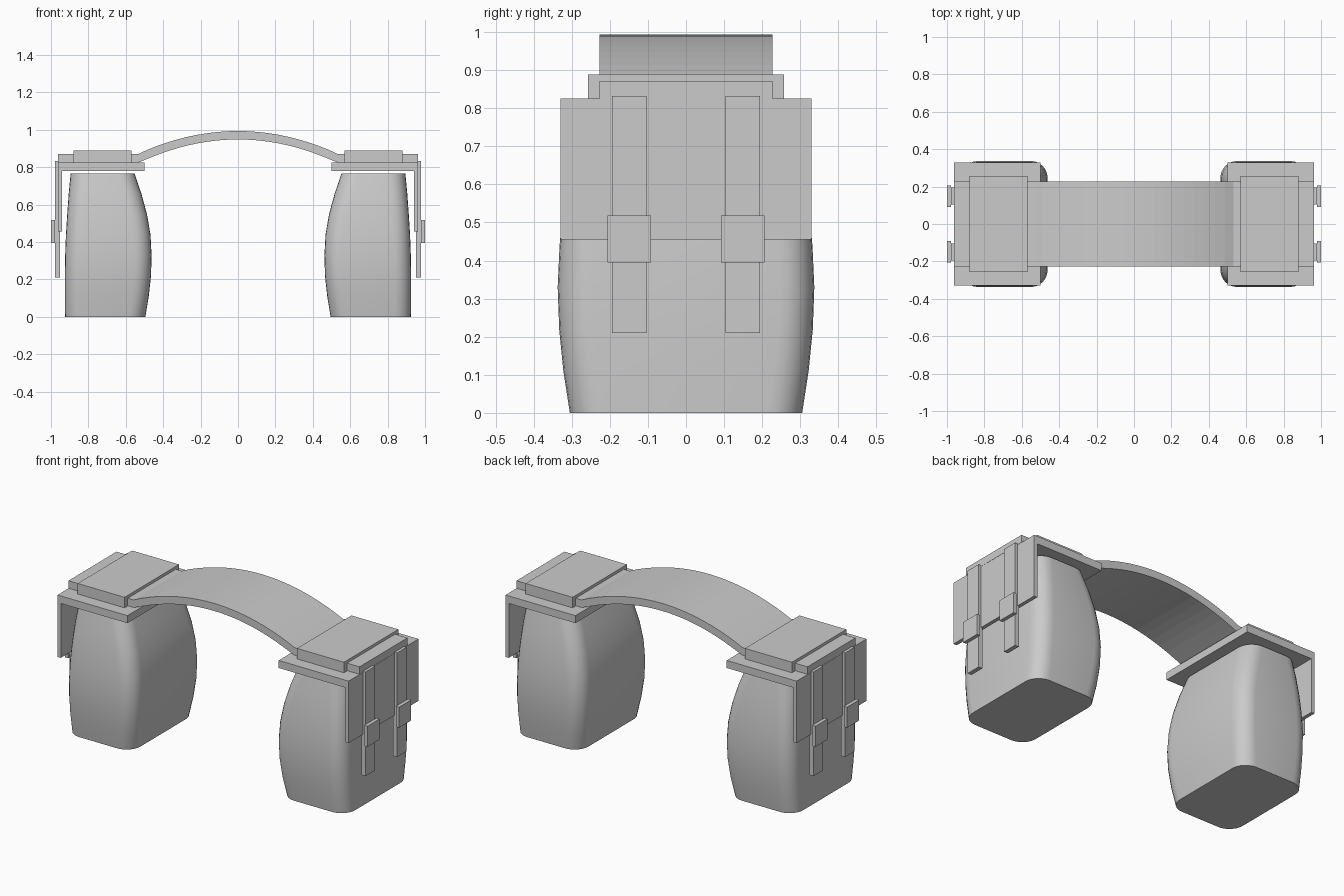
import bpy, bmesh, math

if "Cube" in bpy.data.objects:
    bpy.data.objects.remove(bpy.data.objects["Cube"])


def finish(name, bm, smooth=False):
    bmesh.ops.recalc_face_normals(bm, faces=bm.faces)
    me = bpy.data.meshes.new(name)
    bm.to_mesh(me)
    bm.free()
    ob = bpy.data.objects.new(name, me)
    bpy.context.collection.objects.link(ob)
    if smooth:
        bpy.ops.object.select_all(action='DESELECT')
        ob.select_set(True)
        bpy.context.view_layer.objects.active = ob
        bpy.ops.object.shade_smooth_by_angle(angle=math.radians(30))
    return ob


def box(name, x, y, z):
    bm = bmesh.new()
    bmesh.ops.create_cube(bm, size=1)
    for v in bm.verts:
        for i, (a, b) in enumerate((x, y, z)):
            v.co[i] = a if v.co[i] < 0 else b
    return finish(name, bm)


def rounded_ring(x0, x1, hy, r, z, steps=6):
    pts = []
    for k, (cx, cy) in enumerate(((x1 - r, hy - r), (x0 + r, hy - r),
                                  (x0 + r, r - hy), (x1 - r, r - hy))):
        for i in range(steps + 1):
            a = math.pi / 2 * (k + i / steps)
            pts.append((cx + r * math.cos(a), cy + r * math.sin(a), z))
    return pts


def bag(name, s):
    # levels: z, inner x, outer x, half depth
    levels = ((0, .495, .925, .305), (.11, .477, .926, .322), (.22, .465, .926, .333),
              (.33, .462, .924, .337), (.44, .468, .92, .332), (.55, .487, .913, .322),
              (.66, .517, .905, .306), (.765, .553, .895, .286))
    bm = bmesh.new()
    rings = [[bm.verts.new((s * p[0], p[1], p[2])) for p in rounded_ring(a, b, h, .09, z)]
             for z, a, b, h in levels]
    n = len(rings[0])
    for lo, hi in zip(rings, rings[1:]):
        for i in range(n):
            j = (i + 1) % n
            bm.faces.new((lo[i], lo[j], hi[j], hi[i]))
    bm.faces.new(rings[0])
    bm.faces.new(rings[-1])
    return finish(name, bm, True)


# both sides: bag, folded flap, pad, straps and buckles
for side, s in (("right", 1), ("left", -1)):
    def sx(a, b):
        return tuple(sorted((s * a, s * b)))
    bag(side + "_bag", s)
    box(side + "_flap_top", sx(.50, .962), (-.33, .33), (.78, .825))
    box(side + "_flap_side", sx(.94, .962), (-.33, .33), (.455, .825))
    box(side + "_pad", sx(.57, .88), (-.257, .257), (.825, .888))
    for n, y in (("front", -.149), ("back", .149)):
        box(f"{side}_{n}_strap", sx(.953, .979), (y - .045, y + .045), (.21, .832))
        box(f"{side}_{n}_buckle", sx(.979, 1.0), (y - .057, y + .057), (.395, .518))

# arched band joining the bags
R, T, E, Z = .227, .0225, .53, .8485
N = 20
path = [(-.962, Z)]
for i in range(N + 1):
    x = -E + 2 * E * i / N
    path.append((x, Z + .122 * (1 - (x / E) ** 2)))
path.append((.962, Z))
bm = bmesh.new()
sections = []
for i, (x, z) in enumerate(path):
    a, b = path[max(i - 1, 0)], path[min(i + 1, len(path) - 1)]
    t = math.atan2(b[1] - a[1], b[0] - a[0])
    if i in (0, len(path) - 1):
        t = 0
    nx, nz = -math.sin(t) * T, math.cos(t) * T
    sections.append([bm.verts.new((x + k * nx, y, z + k * nz))
                     for k, y in ((1, -R), (1, R), (-1, R), (-1, -R))])
for p, q in zip(sections, sections[1:]):
    for i in range(4):
        j = (i + 1) % 4
        bm.faces.new((p[i], p[j], q[j], q[i]))
bm.faces.new(sections[0])
bm.faces.new(sections[-1])
finish("arched_band", bm)
